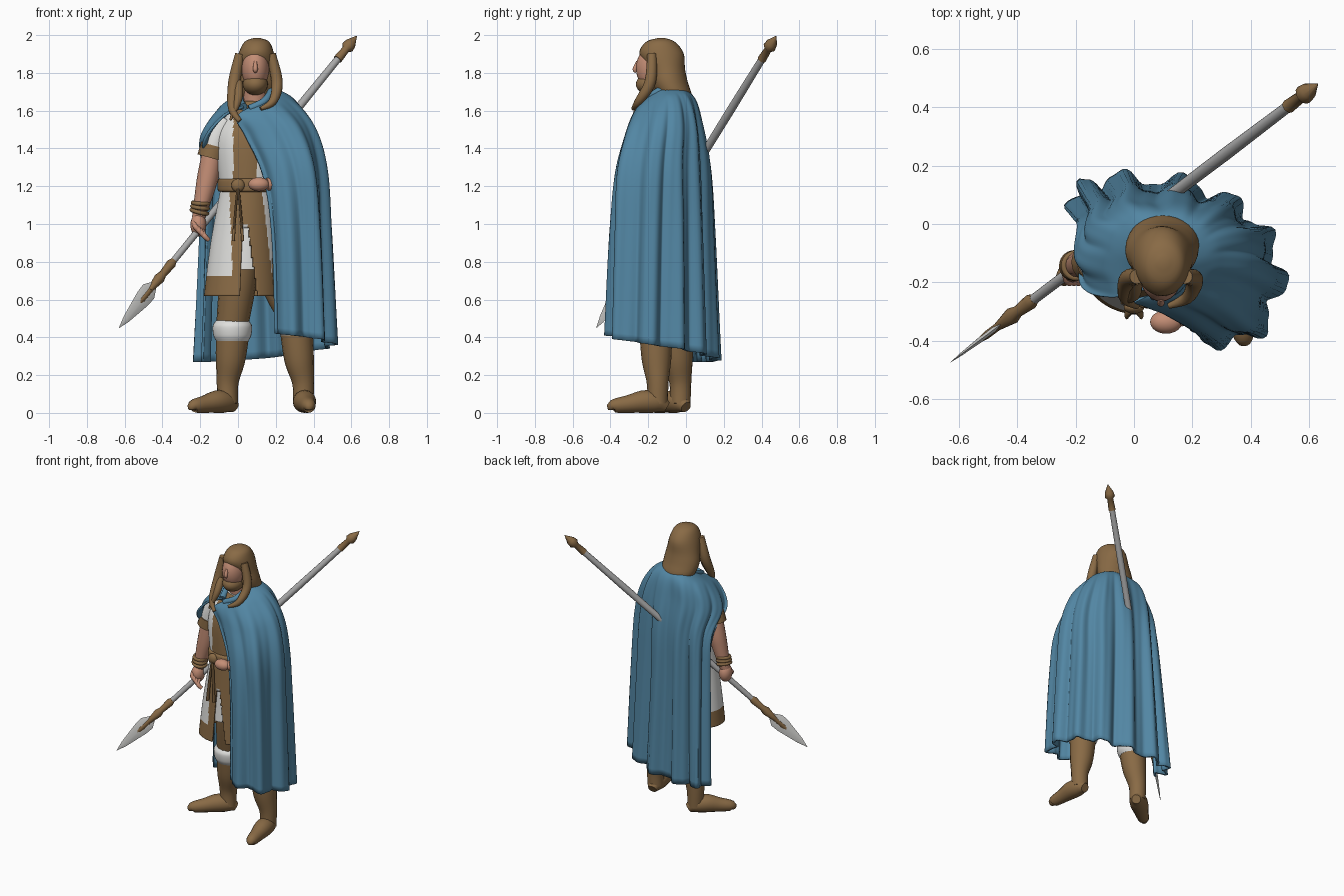
import bpy, bmesh, math
from mathutils import Vector

cube = bpy.data.objects.get("Cube")
if cube:
    bpy.data.objects.remove(cube)

X, Y, Z = Vector((1, 0, 0)), Vector((0, 1, 0)), Vector((0, 0, 1))


def material(name, *rgb):
    mat = bpy.data.materials.new(name)
    mat.use_nodes = True
    mat.diffuse_color = (*rgb, 1)
    mat.node_tree.nodes["Principled BSDF"].inputs["Base Color"].default_value = (*rgb, 1)
    return mat


BLUE = material("blue wool", .085, .24, .37)
BROWN = material("brown leather", .25, .145, .06)
SKIN = material("skin", .55, .27, .18)
WHITE = material("off white linen", .74, .74, .72)
STEEL = material("grey shaft", .4, .4, .4)


def spline(points, t):
    """Smooth curve through equal-length tuples, t in 0..1."""
    last = len(points) - 1
    i = min(int(t * last), last - 1)
    f = t * last - i
    a, b, c, d = (points[min(max(k, 0), last)] for k in range(i - 1, i + 3))
    return [q + f * ((r - p) / 2 + f * (p - 2.5 * q + 2 * r - s / 2 + f * (1.5 * (q - r) + (s - p) / 2)))
            for p, q, r, s in zip(a, b, c, d)]


def resample(points, steps):
    return [spline(points, i / steps) for i in range(steps + 1)]


def finish(ob, name, mat):
    ob.name = name
    ob.data.materials.append(mat)
    bpy.ops.object.shade_smooth()
    ob.select_set(False)


def skin_rows(name, rows, mats, rule=None, closed=True, drop=None):
    """Bridge rows of points into a surface; rule picks each face's material."""
    bm = bmesh.new()
    grid = [[bm.verts.new(p) for p in row] for row in rows]
    count = len(rows[0])
    for lower, upper in zip(grid, grid[1:]):
        for j in range(count if closed else count - 1):
            k = (j + 1) % count
            bm.faces.new((lower[j], lower[k], upper[k], upper[j]))
    if closed and not drop:
        bm.faces.new(grid[0][::-1])
        bm.faces.new(grid[-1])
    bmesh.ops.recalc_face_normals(bm, faces=bm.faces)
    if drop:
        gone = [face for face in bm.faces if drop(face.calc_center_median())]
        bmesh.ops.delete(bm, geom=gone, context="FACES")
    for face in bm.faces:
        face.material_index = rule(face.calc_center_median()) if rule else 0
    mesh = bpy.data.meshes.new(name)
    bm.to_mesh(mesh)
    bm.free()
    for mat in mats:
        mesh.materials.append(mat)
    ob = bpy.data.objects.new(name, mesh)
    bpy.context.collection.objects.link(ob)
    bpy.context.view_layer.objects.active = ob
    ob.select_set(True)
    bpy.ops.object.shade_smooth_by_angle(angle=math.radians(50))
    ob.select_set(False)
    return ob


def ring(center, u, v, count):
    angles = (math.tau * j / count for j in range(count))
    return [center + u * math.cos(a) + v * math.sin(a) for a in angles]


def loft(name, rings, mats, rule=None, drop=None, count=32, steps=24):
    """Level ellipses (x, y, z, x radius, y radius) stacked smoothly."""
    rows = [ring(Vector((x, y, z)), X * rx, Y * ry, count) for x, y, z, rx, ry in resample(rings, steps)]
    return skin_rows(name, rows, mats, rule, drop=drop)


def tube(name, points, mat, flat=1, up=Y, count=16, steps=16):
    """Round tube through (x, y, z, radius); flat narrows it sideways."""
    if steps:
        points = resample(points, steps)
    centers = [Vector(p[:3]) for p in points]
    rows = []
    for i, p in enumerate(points):
        along = (centers[min(i + 1, len(centers) - 1)] - centers[max(i - 1, 0)]).normalized()
        side = along.cross(up).normalized()
        rows.append(ring(centers[i], side * p[3] * flat, side.cross(along) * p[3], count))
    return skin_rows(name, rows, [mat])


def ball(name, location, size, mat):
    bpy.ops.mesh.primitive_uv_sphere_add(segments=28, ring_count=18, radius=1, location=location)
    bpy.context.object.scale = size
    finish(bpy.context.object, name, mat)


def thicken(ob, thickness, offset):
    solid = ob.modifiers.new("cloth thickness", "SOLIDIFY")
    solid.thickness, solid.offset = thickness, offset


# Legs: trouser, sock, boot and foot
def leg(side, ankle, knee, hip, toe, top):
    ankle, knee, hip, toe = map(Vector, (ankle, knee, hip, toe))
    tube(side + "_trouser", [(*knee, top + .07, .085), (*knee.lerp(hip, .5), .66, .097), (*hip, .87, .1)], BROWN)
    loft(side + "_sock", [(*knee, top + rise, r, r) for rise, r in
                          ((-.02, .085), (.01, .1), (.06, .104), (.09, .085))], [WHITE])
    tube(side + "_boot", [(*ankle, .05, .054), (*ankle, .16, .058),
                          (*ankle.lerp(knee, .6), .28, .078), (*knee, top, .087)], BROWN)
    tube(side + "_foot", [(*ankle.lerp(toe, f), r, r) for f, r in
                          ((-.2, .03), (0, .054), (.3, .06), (.65, .047), (1, .035), (1.05, .015))], BROWN, up=Z)


leg("right", (-.055, -.03), (-.03, -.05), (.02, -.1), (-.235, -.18), .4)
leg("left", (.345, -.15), (.31, -.16), (.15, -.12), (.375, -.385), .43)


# Tunic: body with a front band, open skirt with trim, underskirt
def front_band(p):
    return int(p.y < -.16 and -.025 < p.x < .1)


def trim_edges(z):
    s = (1.15 - z) * 2
    return s, -.045 + .02 * s, .03 - .02 * s, .03 + .07 * s, .13 + .06 * s


def skirt_trim(p):
    s, outer_right, inner_right, inner_left, outer_left = trim_edges(p.z)
    on_strip = outer_right < p.x < inner_right or inner_left < p.x < outer_left
    at_top = s < .3 and outer_right < p.x < outer_left
    return int(p.z < .72 or (p.y < -.14 and (on_strip or at_top)))


def skirt_gap(p):
    s, _, inner_right, inner_left, _ = trim_edges(p.z)
    return p.y < -.14 and s > .35 and inner_right < p.x < inner_left


loft("tunic_body", [(.05, -.14, 1.16, .14, .13), (.05, -.13, 1.42, .17, .14), (.07, -.12, 1.55, .15, .12),
                    (.09, -.12, 1.65, .07, .07)], [WHITE, BROWN], front_band, count=96)
skirt = loft("tunic_skirt", [(.05, -.14, 1.2, .14, .13), (.03, -.14, .9, .175, .15), (.02, -.14, .62, .2, .17)],
             [WHITE, BROWN], skirt_trim, skirt_gap, count=128, steps=40)
thicken(skirt, .012, -1)
loft("underskirt", [(.05, -.14, 1.15, .12, .11), (.03, -.14, .76, .155, .14)], [WHITE])
loft("belt", [(.05, -.14, z, r, r - .01) for z, r in ((1.17, .143), (1.18, .157), (1.23, .157), (1.24, .143))],
     [BROWN], count=48)
ball("belt_knot", (0, -.285, 1.205), (.035, .022, .035), BROWN)
for side, end in (("right", -.025), ("left", .025)):
    tube(side + "_belt_tail", [(0, -.29, 1.2, .014), (end / 2, -.3, 1.08, .013), (end, -.31, .91, .016)],
         BROWN, flat=.5)

# Right arm with sleeve, cuff, bracelets and gripping hand
tube("right_sleeve", [(-.06, -.12, 1.55, .065), (-.11, -.125, 1.46, .068), (-.14, -.13, 1.37, .066)], WHITE)
tube("sleeve_cuff", [(-.127, -.13, 1.415, .07), (-.145, -.13, 1.35, .072)], BROWN)
tube("right_arm", [(-.13, -.13, 1.4, .055), (-.155, -.13, 1.27, .057), (-.175, -.135, 1.18, .051),
                   (-.21, -.145, 1.03, .034)], SKIN)
ball("right_hand", (-.21, -.15, .995), (.042, .048, .062), SKIN)
for i in range(4):
    x, z = -.235 + i * .015, 1.015 - i * .015
    tube(f"right_finger_{i}", [(x, -.165, z, .013), (x + .01, -.198, z - .03, .014), (x + .035, -.19, z - .055, .012)],
         SKIN, count=8, steps=6)
for i in range(3):
    bpy.ops.mesh.primitive_torus_add(major_radius=.042, minor_radius=.011, major_segments=28, minor_segments=8,
                                     location=(-.205 + i * .004, -.142, 1.065 + i * .023), rotation=(.1, .25 - i * .1, 0))
    finish(bpy.context.object, f"bracelet_{i}", BROWN)

# Left arm under the cloak, hand at the belt
tube("left_arm", [(.28, -.12, 1.5, .06), (.35, -.15, 1.27, .055), (.25, -.27, 1.22, .045), (.15, -.32, 1.21, .033)],
     SKIN, up=Z)
ball("left_hand", (.11, -.335, 1.21), (.055, .04, .037), SKIN)

# Head, beard and long hair
tube("neck", [(.09, -.11, 1.6, .065), (.09, -.14, 1.8, .055)], SKIN)
ball("face", (.092, -.17, 1.825), (.073, .095, .118), SKIN)
tube("nose", [(.092, -.256, 1.86, .008), (.092, -.27, 1.82, .013), (.092, -.262, 1.805, .008)], SKIN, count=10)
ball("beard", (.092, -.182, 1.74), (.066, .083, .058), BROWN)
loft("hair", [(.1, -.13, 1.985, .015, .015), (.1, -.135, 1.965, .065, .075), (.097, -.13, 1.905, .093, .117),
              (.095, -.105, 1.82, .112, .1), (.095, -.09, 1.75, .125, .1),
              (.1, -.06, 1.68, .118, .09), (.1, -.05, 1.63, .075, .06)], [BROWN])
tube("right_lock", [(.01, -.18, 1.9, .025), (-.02, -.19, 1.75, .032), (-.03, -.25, 1.61, .022),
                    (.01, -.28, 1.545, .012)], BROWN)
tube("right_curl", [(0, -.19, 1.75, .025), (0, -.24, 1.66, .022), (-.04, -.27, 1.55, .006)], BROWN)
tube("left_lock", [(.175, -.18, 1.9, .025), (.207, -.19, 1.75, .03), (.185, -.25, 1.65, .022),
                   (.12, -.28, 1.61, .01)], BROWN)

# Cloak: heights, then outline from the right edge round the back to the front edge, hem to collar
cloak_rows = [
    ((.27, .28, .35, .42),
     ((-.17, 0), (-.2, .1), (-.07, .15), (.2, .13), (.4, .02), (.5, -.18), (.4, -.38), (.2, -.39))),
    ((.95, .95, .95, .95),
     ((-.15, -.02), (-.17, .05), (-.05, .12), (.18, .11), (.38, .01), (.475, -.17), (.38, -.37), (.18, -.36))),
    ((1.28, 1.3, 1.3, 1.26),
     ((-.16, -.05), (-.16, .02), (-.04, .1), (.18, .1), (.37, 0), (.455, -.16), (.35, -.36), (.13, -.32))),
    ((1.44, 1.52, 1.52, 1.46),
     ((-.17, -.21), (-.175, -.06), (-.05, .06), (.18, .07), (.33, 0), (.395, -.14), (.28, -.31), (.04, -.28))),
    ((1.57, 1.66, 1.66, 1.56),
     ((-.075, -.25), (-.1, -.09), (-.01, .03), (.17, .03), (.26, -.03), (.285, -.13), (.19, -.26), (-.01, -.27))),
    ((1.62, 1.72, 1.71, 1.61),
     ((.03, -.22), (.01, -.13), (.05, -.05), (.13, -.05), (.17, -.09), (.175, -.15), (.14, -.22), (.06, -.24))),
]
COLUMNS, ROWS = 150, 50
outlines = [[(*xy, *z) for xy, z in zip(resample(outline, COLUMNS), resample([(h,) for h in heights], COLUMNS))]
            for heights, outline in cloak_rows]
columns = [resample(column, ROWS) for column in zip(*outlines)]
folded = []
for i, row in enumerate(zip(*columns)):
    v = i / ROWS
    depth = .027 * max(0, 1 - v / .85) ** .8
    line = []
    for j, p in enumerate(row):
        before, after = Vector(row[max(j - 1, 0)]), Vector(row[min(j + 1, COLUMNS)])
        step, turn = after - before, math.tau * j / COLUMNS
        outward = Vector((-step.y, step.x, 0)).normalized()
        wave = math.cos(9.5 * turn - 5.6) + .25 * math.sin(23 * turn + 3 * v)
        line.append(Vector(p) + outward * depth * wave)
    folded.append(line)
thicken(skin_rows("cloak", folded, [BLUE], closed=False), .014, 0)
tube("cloak_collar", [(*p, .02) for p in folded[-1]], BLUE, up=Z, steps=32)

# Spear, slanting from the low front right to the high back left
TIP, BUTT = Vector((-.63, -.475, .45)), Vector((.628, .478, 1.995))


def spear_part(name, mat, flat, count, *stations):
    tube(name, [(*TIP.lerp(BUTT, t), r) for t, r in stations], mat, flat, Z, count, steps=0)


spear_part("spear_shaft", STEEL, 1, 16, (.18, .017), (.75, .022), (.93, .019))
spear_part("spear_blade", WHITE, .22, 4, (0, .001), (.03, .022), (.1, .05), (.125, .052), (.15, .018))
spear_part("blade_rib", BROWN, .75, 8, (.06, .004), (.1, .018), (.16, .018))
spear_part("spear_socket", BROWN, 1, 12, (.13, .014), (.17, .029), (.185, .02), (.22, .026), (.23, .018))
spear_part("spear_butt", BROWN, 1, 12, (.92, .024), (.955, .02), (.962, .034), (.975, .03), (1, .002))
